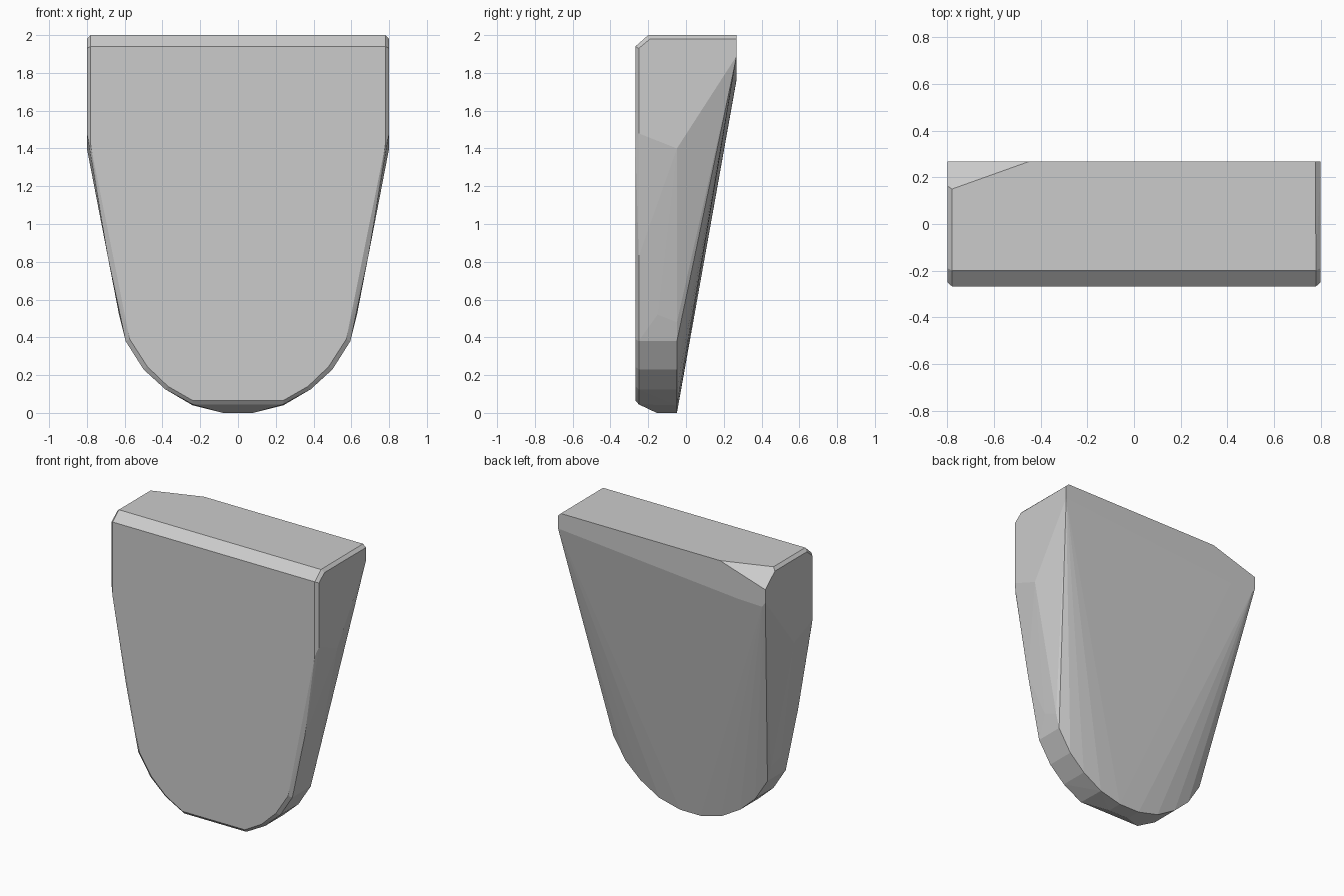
import bpy, bmesh

if "Cube" in bpy.data.objects:
    bpy.data.objects.remove(bpy.data.objects["Cube"])

# Right-hand half outlines (x, z) of the three rings, from shoulder to tip
face = [(.78, 1.94), (.78, 1.42), (.66, .83), (.573, .39), (.48, .245), (.37, .14), (.24, .066)]
rim = [(.80, 1.93), (.80, 1.48), (.69, .83), (.595, .38), (.50, .23), (.385, .125), (.24, .045)]
rear = [(.80, 1.40), (.62, .48), (.595, .38), (.50, .23), (.385, .125), (.24, .04), (.08, 0)]


def mirrored(points):
    return [(s * x, y, z) for x, y, z in points for s in (1, -1)]


def ring(outline, y):
    return mirrored([(x, y, z) for x, z in outline])


points = ring(face, -.268) + ring(rim, -.25) + ring(rear, -.048)
# Tip underside, side bulge and bevelled front top edge
points += mirrored([(.08, -.155, 0), (.63, -.15, .52),
                    (.78, -.20, 2), (.80, -.19, 1.98)])
# Rear top edge: full corner on the right, cut corner on the left
points += [(.778, .268, 2), (.80, .268, 1.98), (.80, .268, 1.89),
           (-.45, .268, 2), (-.78, .15, 2), (-.80, .163, 1.98),
           (-.80, .268, 1.89), (-.80, .268, 1.80),
           (-.775, .268, 1.765), (-.60, .268, 1.77)]

# Wrap the outlines in one faceted convex body
bm = bmesh.new()
for p in points:
    bm.verts.new(p)
hull = bmesh.ops.convex_hull(bm, input=list(bm.verts))
bmesh.ops.delete(bm, geom=[v for v in bm.verts if not v.link_faces], context='VERTS')
bmesh.ops.dissolve_limit(bm, angle_limit=.01, verts=list(bm.verts), edges=list(bm.edges))
bmesh.ops.recalc_face_normals(bm, faces=list(bm.faces))
mesh = bpy.data.meshes.new("tapered_body")
bm.to_mesh(mesh)
bm.free()
bpy.context.collection.objects.link(bpy.data.objects.new("tapered_body", mesh))
